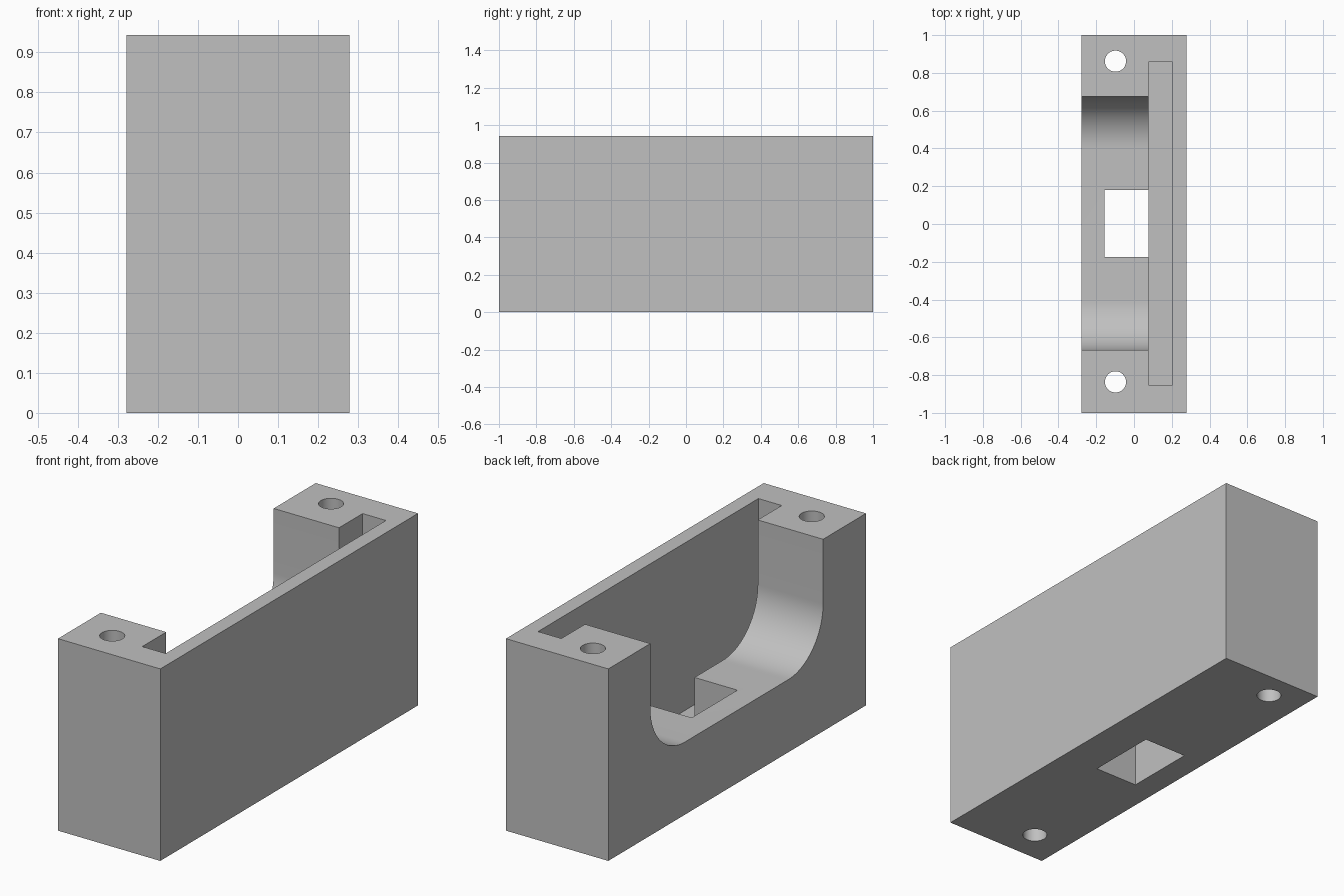
import bpy, bmesh, math

if "Cube" in bpy.data.objects:
    bpy.data.objects.remove(bpy.data.objects["Cube"], do_unlink=True)

grey = bpy.data.materials.new("plain_grey")
grey.use_nodes = True
COLOUR = (0.53, 0.53, 0.53, 1)
grey.diffuse_color = COLOUR
grey.node_tree.nodes["Principled BSDF"].inputs["Base Color"].default_value = COLOUR

HEIGHT, HALF_X, OVER = 0.943, 0.278, 0.1


def prism(name, outline, sweep):
    """Closed outline of 3D points, swept along a vector."""
    bm = bmesh.new()
    face = bm.faces.new([bm.verts.new(p) for p in outline])
    swept = bmesh.ops.extrude_face_region(bm, geom=[face])["geom"]
    bmesh.ops.translate(bm, vec=sweep,
                        verts=[g for g in swept if isinstance(g, bmesh.types.BMVert)])
    bmesh.ops.recalc_face_normals(bm, faces=bm.faces)
    mesh = bpy.data.meshes.new(name)
    bm.to_mesh(mesh)
    bm.free()
    mesh.materials.append(grey)
    obj = bpy.data.objects.new(name, mesh)
    bpy.context.collection.objects.link(obj)
    return obj


def box(name, x0, x1, y0, y1, z0, z1):
    return prism(name, [(x0, y0, z0), (x1, y0, z0), (x1, y1, z0), (x0, y1, z0)],
                 (0, 0, z1 - z0))


def arc(cy, cz, r, start, end, steps=24):
    angles = [math.radians(start + (end - start) * i / steps) for i in range(steps + 1)]
    return [(cy + r * math.cos(a), cz + r * math.sin(a)) for a in angles]


body = box("housing_body", -HALF_X, HALF_X, -1, 1, 0, HEIGHT)

# Wide U-shaped opening in one long side
floor, radius, left, right, top = 0.357, 0.27, -0.667, 0.674, HEIGHT + OVER
profile = [(left, top)]
profile += arc(left + radius, floor + radius, radius, 180, 270)
profile += arc(right - radius, floor + radius, radius, 270, 360)
profile += [(right, top)]
opening = prism("opening_cutter", [(-HALF_X - OVER, y, z) for y, z in profile],
                (HALF_X + OVER + 0.14, 0, 0))

# Narrow board slot behind it, and the window through the floor
slot = box("slot_cutter", 0.077, 0.204, -0.853, 0.857, 0.12, top)
window = box("window_cutter", -0.156, 0.0775, -0.176, 0.179, -OVER, 0.5)

# Round screw holes through both end blocks
cutters = [opening, slot, window]
for y in (-0.836, 0.862):
    ring = arc(-0.098, y, 0.056, 0, 352.5, 47)
    cutters.append(prism("screw_hole_cutter", [(a, b, -OVER) for a, b in ring],
                         (0, 0, top + OVER)))

bpy.context.view_layer.objects.active = body
for cutter in cutters:
    mod = body.modifiers.new("cut", "BOOLEAN")
    mod.operation, mod.solver, mod.object = "DIFFERENCE", "EXACT", cutter
    bpy.ops.object.modifier_apply(modifier=mod.name)
    bpy.data.objects.remove(cutter, do_unlink=True)

bpy.ops.object.select_all(action="DESELECT")
body.select_set(True)
bpy.ops.object.shade_smooth_by_angle(angle=math.radians(30))
